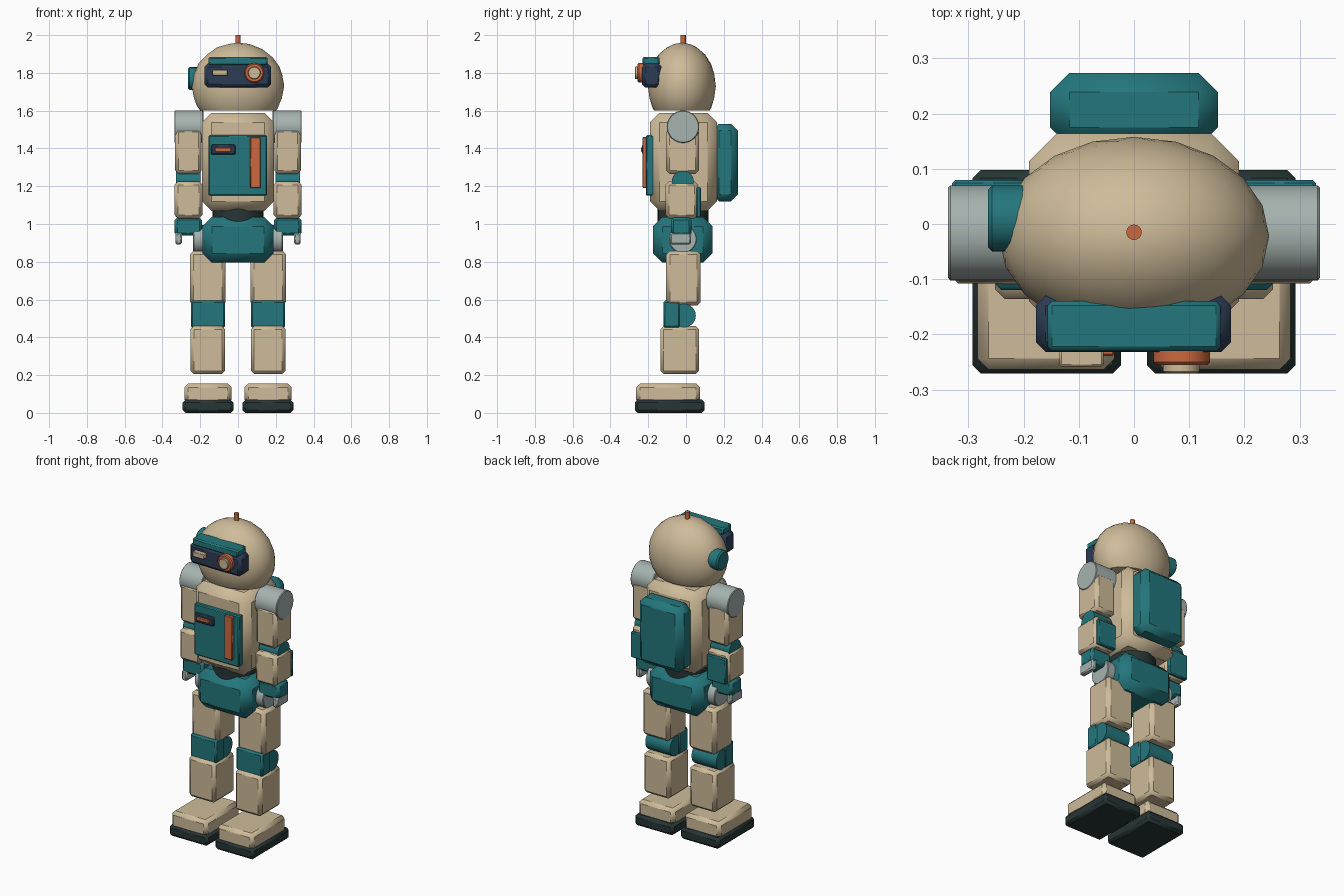
import bpy, bmesh, math
from mathutils import Matrix, Vector

if "Cube" in bpy.data.objects:
    bpy.data.objects.remove(bpy.data.objects["Cube"])


def material(name, rgb):
    m = bpy.data.materials.new(name)
    m.diffuse_color = (*rgb, 1)
    m.use_nodes = True
    m.node_tree.nodes["Principled BSDF"].inputs["Base Color"].default_value = m.diffuse_color
    return m


CREAM = material("cream", (0.62, 0.50, 0.32))
TEAL = material("teal", (0.017, 0.185, 0.205))
GRAY = material("light gray", (0.38, 0.45, 0.43))
ORANGE = material("orange", (0.60, 0.14, 0.05))
NAVY = material("navy", (0.025, 0.045, 0.09))
DARK = material("charcoal", (0.020, 0.036, 0.036))


def finish(name, bm, mat, bevel=0.0):
    """Turn a bmesh into an object with chamfered edges and smooth shading."""
    bmesh.ops.recalc_face_normals(bm, faces=bm.faces[:])
    mesh = bpy.data.meshes.new(name)
    bm.to_mesh(mesh)
    bm.free()
    mesh.materials.append(mat)
    ob = bpy.data.objects.new(name, mesh)
    bpy.context.collection.objects.link(ob)
    bpy.ops.object.select_all(action='DESELECT')
    bpy.context.view_layer.objects.active = ob
    ob.select_set(True)
    bpy.ops.object.shade_smooth_by_angle(angle=math.radians(40))
    if bevel:
        mod = ob.modifiers.new("bevel", 'BEVEL')
        mod.width = bevel
        mod.segments = 1
        mod.limit_method = 'ANGLE'
        mod.angle_limit = math.radians(40)
    return ob


def box(name, mat, x, y, z, bevel=0.0):
    """Box given by its (min, max) range on each axis."""
    bm = bmesh.new()
    bmesh.ops.create_cube(bm, size=1)
    for v in bm.verts:
        v.co = Vector([(r[0] + r[1]) / 2 + c * (r[1] - r[0])
                       for r, c in zip((x, y, z), v.co)])
    return finish(name, bm, mat, bevel)


def cylinder(name, mat, axis, center, radius, span, bevel=0.0, sides=24):
    """Cylinder along axis; center holds the other two coordinates."""
    bm = bmesh.new()
    bmesh.ops.create_cone(bm, cap_ends=True, segments=sides, radius1=radius,
                          radius2=radius, depth=span[1] - span[0])
    mid = (span[0] + span[1]) / 2
    a, b = center
    if axis == 'X':
        mat4 = Matrix.Translation((mid, a, b)) @ Matrix.Rotation(math.pi / 2, 4, 'Y')
    elif axis == 'Y':
        mat4 = Matrix.Translation((a, mid, b)) @ Matrix.Rotation(math.pi / 2, 4, 'X')
    else:
        mat4 = Matrix.Translation((a, b, mid))
    bm.transform(mat4)
    return finish(name, bm, mat, bevel)


# Head: faceted egg with a flat underside
bm = bmesh.new()
bmesh.ops.create_icosphere(bm, subdivisions=3, radius=1)
bm.transform(Matrix.Translation((0, -0.022, 1.73)) @ Matrix.Diagonal((0.245, 0.18, 0.23, 1)))
cut = bmesh.ops.bisect_plane(bm, geom=bm.verts[:] + bm.edges[:] + bm.faces[:],
                             plane_co=(0, 0, 1.6), plane_no=(0, 0, -1), clear_outer=True)
bmesh.ops.holes_fill(bm, edges=[e for e in bm.edges if e.is_boundary], sides=0)
finish("head", bm, CREAM)
cylinder("antenna", ORANGE, 'Z', (0, -0.015), 0.014, (1.94, 2.0), sides=16)
cylinder("ear_disc", TEAL, 'X', (0.01, 1.77), 0.06, (-0.265, -0.19), 0.008)

# Visor with brow, eye and slot
box("visor", NAVY, (-0.178, 0.176), (-0.232, -0.13), (1.722, 1.85), 0.018)
box("visor_brow", TEAL, (-0.157, 0.157), (-0.23, -0.14), (1.84, 1.885), 0.008)
cylinder("eye_ring", ORANGE, 'Y', (0.086, 1.80), 0.052, (-0.256, -0.22), 0.006)
cylinder("eye_lens", CREAM, 'Y', (0.086, 1.80), 0.033, (-0.27, -0.24), 0.003)
box("visor_slot", CREAM, (-0.135, -0.055), (-0.259, -0.225), (1.785, 1.817), 0.004)

# Torso, backpack, waist and pelvis
box("torso", CREAM, (-0.19, 0.19), (-0.19, 0.164), (1.07, 1.588), 0.05)
box("backpack", TEAL, (-0.152, 0.152), (0.14, 0.274), (1.12, 1.53), 0.035)
cylinder("waist", DARK, 'Z', (0, -0.015), 0.135, (1.0, 1.1), sides=32)
box("pelvis", TEAL, (-0.187, 0.187), (-0.175, 0.14), (0.795, 1.038), 0.05)

# Chest panel and its fittings
box("chest_panel", TEAL, (-0.156, 0.154), (-0.213, -0.17), (1.15, 1.47), 0.006)
box("chest_bar", ORANGE, (0.064, 0.12), (-0.231, -0.2), (1.19, 1.46), 0.004)
box("chest_label", NAVY, (-0.143, -0.012), (-0.232, -0.2), (1.367, 1.42), 0.006)
box("chest_label_strip", ORANGE, (-0.122, -0.036), (-0.239, -0.225), (1.382, 1.405), 0.003)

for side, s in (("left", -1), ("right", 1)):
    def sx(a, b):
        return tuple(sorted((s * a, s * b)))

    # Arm
    cylinder(side + "_shoulder", GRAY, 'X', (-0.016, 1.515), 0.086, sx(0.183, 0.337), 0.004, 32)
    box(side + "_upper_arm", CREAM, sx(0.192, 0.333), (-0.105, 0.068), (1.265, 1.505), 0.018)
    cylinder(side + "_elbow", TEAL, 'X', (-0.017, 1.225), 0.058, sx(0.198, 0.328))
    box(side + "_forearm", CREAM, sx(0.188, 0.336), (-0.108, 0.063), (1.03, 1.225), 0.018)
    box(side + "_forearm_plate", TEAL, sx(0.198, 0.33), (0.055, 0.08), (1.035, 1.195), 0.006)
    # Hand with two gripper fingers
    box(side + "_hand", TEAL, sx(0.19, 0.335), (-0.08, 0.03), (0.938, 1.035), 0.015)
    for i, x in enumerate((0.2, 0.296)):
        box(f"{side}_finger_{i + 1}", GRAY, sx(x, x + 0.036), (-0.085, 0.027), (0.892, 0.955), 0.008)
    # Leg
    cylinder(side + "_hip", GRAY, 'X', (-0.017, 0.92), 0.074, sx(0.1, 0.238), 0.004)
    box(side + "_thigh", CREAM, sx(0.065, 0.255), (-0.106, 0.078), (0.568, 0.858), 0.02)
    cylinder(side + "_knee", TEAL, 'X', (-0.01, 0.515), 0.062, sx(0.075, 0.245))
    box(side + "_knee_cap", TEAL, sx(0.068, 0.25), (-0.12, -0.03), (0.45, 0.595), 0.01)
    box(side + "_shin", CREAM, sx(0.068, 0.252), (-0.136, 0.07), (0.205, 0.46), 0.018)
    # Foot
    box(side + "_foot", CREAM, sx(0.035, 0.284), (-0.264, 0.074), (0.05, 0.155), 0.02)
    box(side + "_sole", DARK, sx(0.024, 0.293), (-0.271, 0.098), (0.0, 0.07), 0.015)
